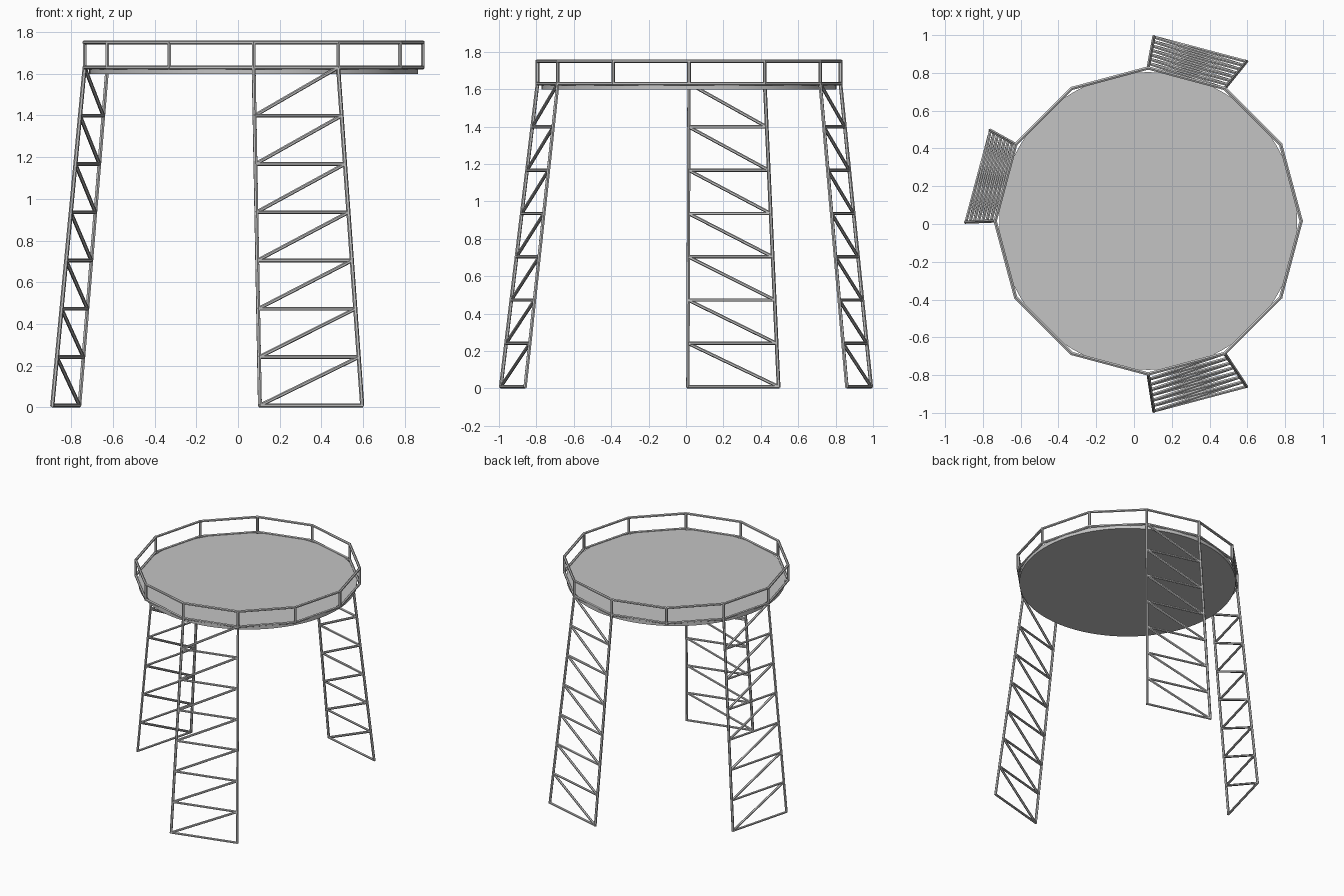
import bpy, bmesh, math
from mathutils import Vector

cube = bpy.data.objects.get("Cube")
if cube:
    bpy.data.objects.remove(cube, do_unlink=True)

CENTRE = Vector((0.075, 0.016, 0))
RING, SIDES = 0.81, 12
RAIL_LOW, RAIL_HIGH = 1.63, 1.75
TUBE = 0.01
BAYS = 7


def material(name, value):
    mat = bpy.data.materials.new(name)
    mat.use_nodes = True
    colour = (value, value, value, 1)
    mat.diffuse_color = colour
    mat.node_tree.nodes["Principled BSDF"].inputs["Base Color"].default_value = colour
    return mat


GREY = material("plain grey", 0.55)


def finish(name, bm):
    mesh = bpy.data.meshes.new(name)
    bm.to_mesh(mesh)
    bm.free()
    mesh.materials.append(GREY)
    obj = bpy.data.objects.new(name, mesh)
    bpy.context.collection.objects.link(obj)
    return obj


def tubes(name, segments, radius=TUBE):
    """One object made of straight tubes between pairs of points."""
    bm = bmesh.new()
    for a, b in segments:
        axis = b - a
        new = bmesh.ops.create_cone(bm, cap_ends=True, segments=6, radius1=radius,
                                    radius2=radius, depth=axis.length + radius * 0.8)
        turn = axis.to_track_quat("Z", "Y").to_matrix().to_4x4()
        turn.translation = (a + b) / 2
        bmesh.ops.transform(bm, matrix=turn, verts=new["verts"])
    return finish(name, bm)


def ring_point(index, z):
    angle = index * math.tau / SIDES
    return CENTRE + Vector((RING * math.cos(angle), RING * math.sin(angle), z))


# Round deck
bm = bmesh.new()
bmesh.ops.create_cone(bm, cap_ends=True, segments=96, radius1=0.788,
                      radius2=0.788, depth=0.032)
bmesh.ops.translate(bm, verts=bm.verts, vec=CENTRE + Vector((0, 0, 1.614)))
deck = finish("deck", bm)
bpy.context.view_layer.objects.active = deck
deck.select_set(True)
bpy.ops.object.shade_smooth_by_angle()

# Twelve-sided railing
for name, z in (("lower_rail", RAIL_LOW), ("upper_rail", RAIL_HIGH)):
    tubes(name, [(ring_point(i, z), ring_point(i + 1, z)) for i in range(SIDES)])
tubes("rail_posts", [(ring_point(i, RAIL_LOW), ring_point(i, RAIL_HIGH))
                     for i in range(SIDES)])


# Leaning lattice legs, each hung from one side of the ring
def leg(name, low_index, high_index, low_foot, high_foot):
    tops = [ring_point(i, RAIL_LOW) for i in (low_index, high_index)]
    feet = [Vector((*p, TUBE)) for p in (low_foot, high_foot)]
    levels = [[f.lerp(t, i / BAYS) for f, t in zip(feet, tops)]
              for i in range(BAYS + 1)]
    tubes(name + "_uprights", list(zip(feet, tops)))
    tubes(name + "_rungs", [(a, b) for a, b in levels[:-1]], 0.009)
    tubes(name + "_braces", [(levels[i][0], levels[i + 1][1])
                             for i in range(BAYS)], 0.009)


leg("back_leg", 3, 2, (0.105, 0.99), (0.595, 0.86))
leg("front_leg", 9, 10, (0.105, -0.99), (0.595, -0.86))
leg("right_leg", 5, 6, (-0.76, 0.495), (-0.89, 0.01))
